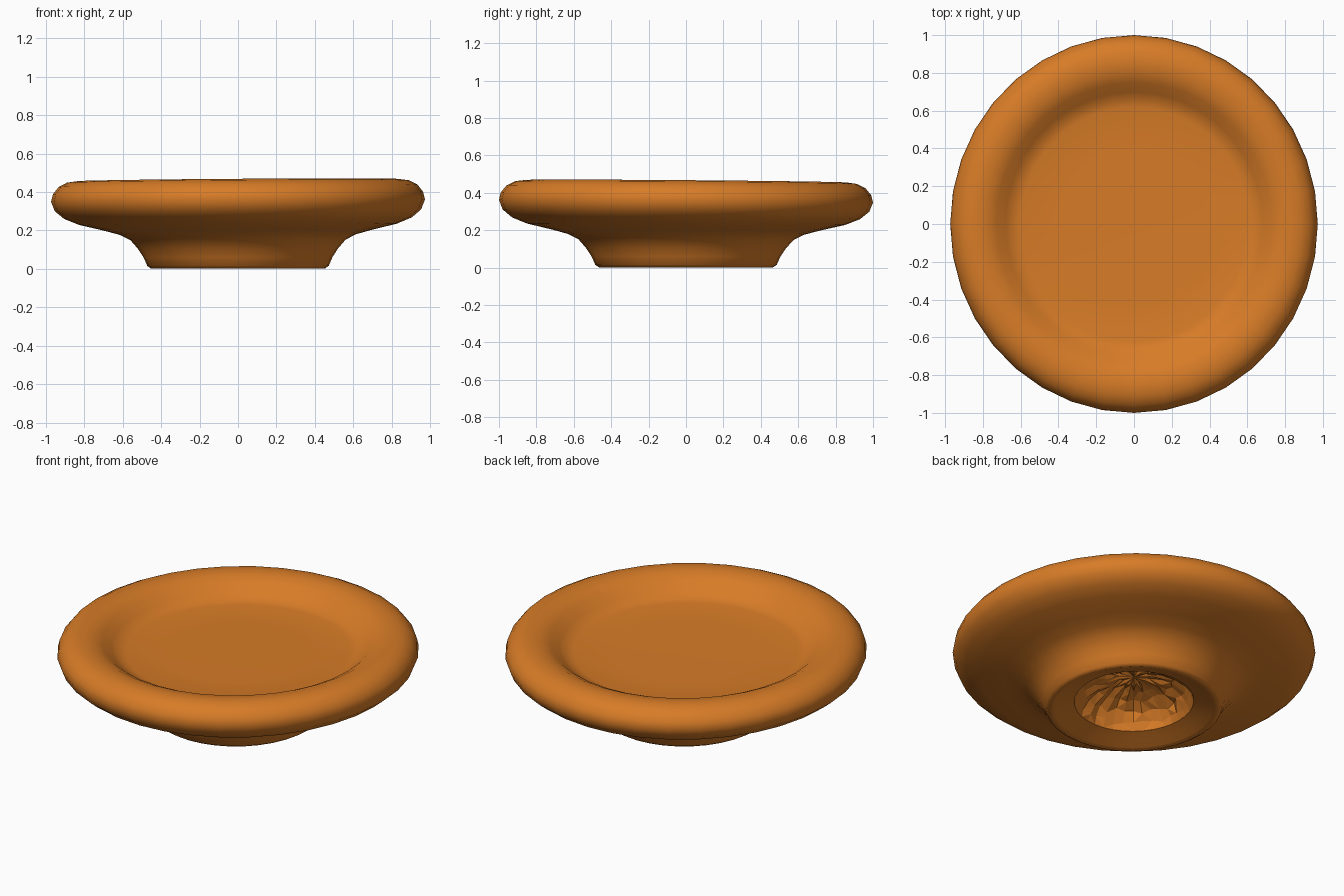
import bpy, bmesh, math, random

if "Cube" in bpy.data.objects:
    bpy.data.objects.remove(bpy.data.objects["Cube"])

random.seed(4)
SEGS = 36
X_SCALE = 0.973          # the dish is slightly narrower along x

clay = bpy.data.materials.new("orange_clay")
clay.diffuse_color = (0.68, 0.20, 0.02, 1)
clay.use_nodes = True
clay.node_tree.nodes["Principled BSDF"].inputs["Base Color"].default_value = clay.diffuse_color


def lathe(name, profile, jitter=0.0, tilt=True):
    """Spin a profile of (radius, z) points about z; radius 0 closes with a pole."""
    bm = bmesh.new()
    rings = []
    for i, (r, z) in enumerate(profile):
        if r == 0:
            rings.append([bm.verts.new((0, 0, z))])
            continue
        ring = []
        for s in range(SEGS):
            a = 2 * math.pi * s / SEGS
            j = jitter if i > 0 else 0.0
            rr = r + random.uniform(-j, j)
            x, y = rr * math.cos(a) * X_SCALE, rr * math.sin(a)
            zz = z + random.uniform(-j, j)
            if tilt:     # rim sags a little towards the back and left
                zz += (0.007 * x - 0.008 * y) * min(1, z / 0.4)
            ring.append(bm.verts.new((x, y, zz)))
        rings.append(ring)
    for a, b in zip(rings, rings[1:]):
        for s in range(SEGS):
            t = (s + 1) % SEGS
            if len(b) == 1:
                bm.faces.new((a[s], a[t], b[0]))
            elif len(a) == 1:
                bm.faces.new((a[0], b[t], b[s]))
            else:
                bm.faces.new((a[s], a[t], b[t], b[s]))
    if jitter:
        bmesh.ops.triangulate(bm, faces=bm.faces[:])
    me = bpy.data.meshes.new(name)
    bm.to_mesh(me)
    bm.free()
    me.materials.append(clay)
    ob = bpy.data.objects.new(name, me)
    bpy.context.collection.objects.link(ob)
    return ob


# Dish: recessed underside ring, flared foot, rounded rim and sunken floor
dish = lathe("dish", [
    (0.33, 0.05), (0.39, 0.03), (0.44, 0.010), (0.465, 0.002), (0.485, 0.015),
    (0.505, 0.06), (0.535, 0.105), (0.575, 0.15), (0.63, 0.178), (0.72, 0.202),
    (0.85, 0.232), (0.93, 0.264), (0.98, 0.305), (1.0, 0.355), (0.99, 0.395),
    (0.96, 0.432), (0.915, 0.455), (0.86, 0.462), (0.80, 0.454), (0.75, 0.43),
    (0.70, 0.39), (0.66, 0.366), (0.62, 0.358), (0.4, 0.356), (0, 0.356)])

# Crumpled hollow inside the foot
hollow = lathe("foot_hollow", [
    (0.33, 0.05), (0.315, 0.09), (0.28, 0.14), (0.22, 0.175),
    (0.15, 0.195), (0.08, 0.20), (0, 0.20)], jitter=0.014, tilt=False)
hollow.data.polygons.foreach_set("use_smooth", [False] * len(hollow.data.polygons))

# Smooth shading on the dish
bpy.ops.object.select_all(action='DESELECT')
dish.select_set(True)
bpy.context.view_layer.objects.active = dish
bpy.ops.object.shade_smooth_by_angle(angle=math.radians(60))
